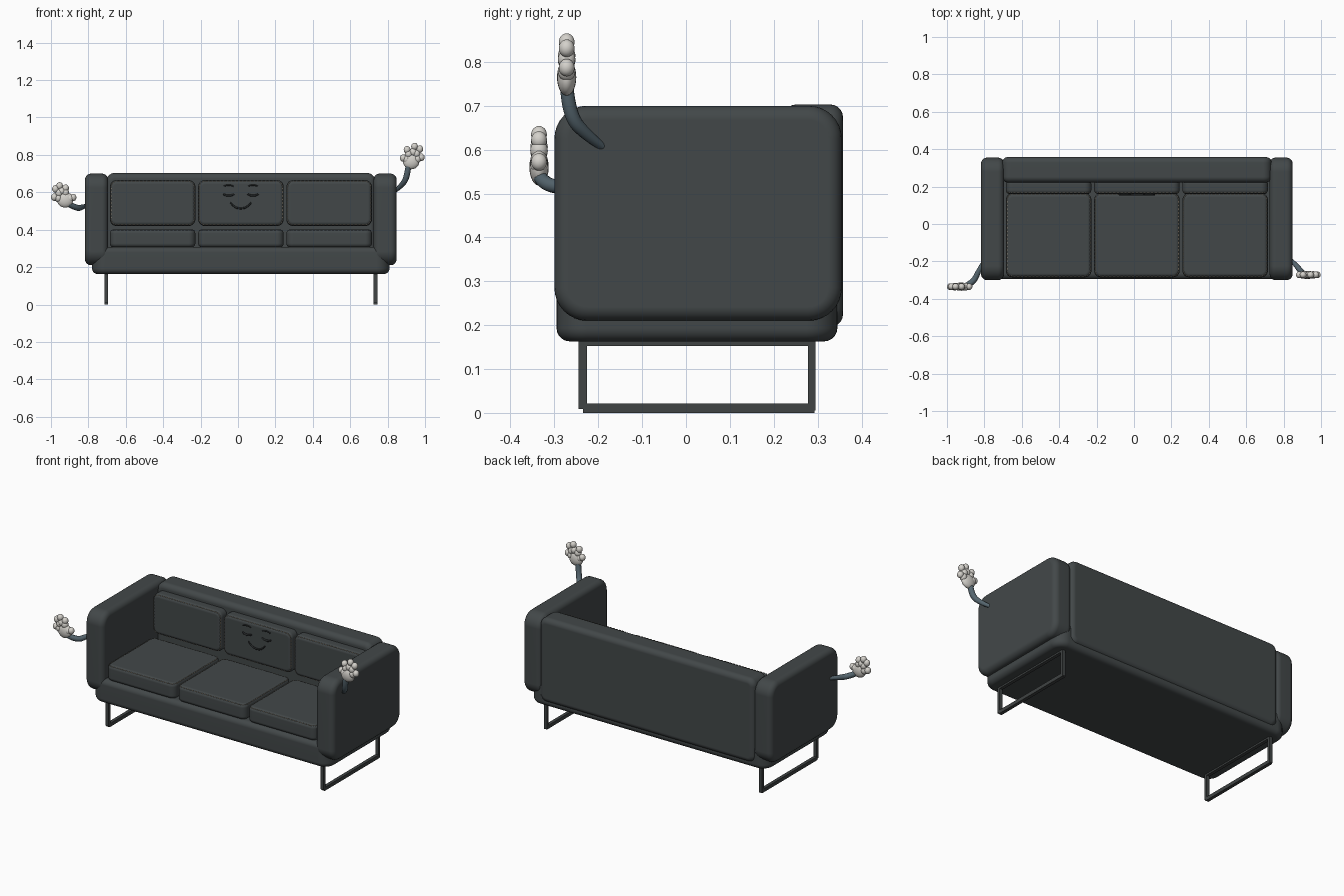
import bpy, bmesh, math
from mathutils import Vector, Matrix

if "Cube" in bpy.data.objects:
    bpy.data.objects.remove(bpy.data.objects["Cube"])


def material(name, r, g, b):
    m = bpy.data.materials.new(name)
    m.use_nodes = True
    m.diffuse_color = (r, g, b, 1)
    bsdf = m.node_tree.nodes["Principled BSDF"]
    bsdf.inputs["Base Color"].default_value = (r, g, b, 1)
    bsdf.inputs["Roughness"].default_value = 0.7
    return m


LEATHER = material("charcoal leather", 0.055, 0.064, 0.066)
METAL = material("dark metal", 0.05, 0.056, 0.056)
STITCH = material("tan thread", 0.30, 0.26, 0.20)
FACE = material("face black", 0.02, 0.023, 0.024)
SLEEVE = material("slate blue", 0.09, 0.13, 0.155)
GLOVE = material("off white glove", 0.66, 0.64, 0.60)
MID = 0.015  # x of the sofa's centre line


def finish(name, bm, mat, smooth=True):
    me = bpy.data.meshes.new(name)
    bmesh.ops.recalc_face_normals(bm, faces=bm.faces)
    bm.to_mesh(me)
    bm.free()
    me.materials.append(mat)
    ob = bpy.data.objects.new(name, me)
    bpy.context.collection.objects.link(ob)
    if smooth:
        bpy.ops.object.select_all(action='DESELECT')
        ob.select_set(True)
        bpy.context.view_layer.objects.active = ob
        bpy.ops.object.shade_smooth_by_angle(angle=math.radians(40))
    return ob


def add_box(bm, lo, hi):
    lo, hi = Vector(lo), Vector(hi)
    mat = Matrix.Translation((lo + hi) / 2) @ Matrix.Diagonal((*(hi - lo), 1))
    return bmesh.ops.create_cube(bm, size=1, matrix=mat)


def pad(name, lo, hi, axis, corner, rim, mat=LEATHER):
    """Upholstered slab: large corner radius around one axis, softer rim on its two caps."""
    bm = bmesh.new()
    add_box(bm, lo, hi)
    along = [e for e in bm.edges if abs((e.verts[0].co - e.verts[1].co)[axis]) > 1e-4]
    bmesh.ops.bevel(bm, geom=along, offset=corner, segments=8, profile=0.5, affect='EDGES')
    caps = [e for e in bm.edges if abs((e.verts[0].co - e.verts[1].co)[axis]) < 1e-5]
    bmesh.ops.bevel(bm, geom=caps, offset=rim, segments=5, profile=0.5, affect='EDGES')
    ob = finish(name, bm, mat)
    ob.modifiers.new("even shading", 'WEIGHTED_NORMAL').keep_sharp = True
    return ob


def tube(name, points, radius, mat, widths=None):
    cu = bpy.data.curves.new(name, 'CURVE')
    cu.dimensions = '3D'
    cu.bevel_depth, cu.bevel_resolution, cu.use_fill_caps = radius, 4, True
    sp = cu.splines.new('NURBS')
    sp.points.add(len(points) - 1)
    sp.use_endpoint_u, sp.order_u, sp.resolution_u = True, 3, 8
    for i, p in enumerate(points):
        sp.points[i].co = (*p, 1)
        sp.points[i].radius = widths[i] if widths else 1
    cu.materials.append(mat)
    ob = bpy.data.objects.new(name, cu)
    bpy.context.collection.objects.link(ob)
    return ob


def stitches(name, u0, u1, v0, v1, r, place):
    """Dashes along a rounded rectangle; place maps (u, v) into the model."""
    path = []
    for cu, cv, start in ((u1 - r, v1 - r, 0), (u0 + r, v1 - r, 90),
                          (u0 + r, v0 + r, 180), (u1 - r, v0 + r, 270)):
        for k in range(5):
            a = math.radians(start + k * 22.5)
            path.append(Vector((cu + r * math.cos(a), cv + r * math.sin(a))))
    bm = bmesh.new()
    for a, b in zip(path, path[1:] + path[:1]):
        n = max(1, round((b - a).length / 0.02))
        for k in range(n):
            p, q = place(a.lerp(b, (k + 0.2) / n)), place(a.lerp(b, (k + 0.8) / n))
            d = q - p
            mat = (Matrix.Translation((p + q) / 2) @ d.to_track_quat('X', 'Z').to_matrix().to_4x4()
                   @ Matrix.Diagonal((d.length, 0.003, 0.003, 1)))
            bmesh.ops.create_cube(bm, size=1, matrix=mat)
    finish(name, bm, STITCH, smooth=False)


# Sofa body
pad("base", (MID - 0.795, -0.295, 0.163), (MID + 0.795, 0.345, 0.308), 2, 0.07, 0.03)
pad("backrest", (MID - 0.72, 0.222, 0.195), (MID + 0.72, 0.358, 0.703), 1, 0.045, 0.03)
for side, s in (("left", 1), ("right", -1)):
    xs = sorted((MID + s * 0.71, MID + s * 0.833))
    pad(side + "_armrest", (xs[0], -0.30, 0.21), (xs[1], 0.355, 0.70), 0, 0.075, 0.032)

# Seat and back cushions with stitched seams
for i, place_name in enumerate(("right", "middle", "left")):
    x0 = MID - 0.70 + i * 0.472
    x1 = x0 + 0.457
    pad(place_name + "_seat_cushion", (x0, -0.285, 0.305), (x1, 0.165, 0.402), 2, 0.035, 0.022)
    pad(place_name + "_back_cushion", (x0, 0.16, 0.42), (x1, 0.235, 0.665), 1, 0.035, 0.022)
    stitches(place_name + "_seat_stitching", x0 + .006, x1 - .006, -0.279, 0.159, 0.03,
             lambda p: Vector((p.x, p.y, 0.396)))
    stitches(place_name + "_back_stitching", x0 + .006, x1 - .006, 0.426, 0.659, 0.03,
             lambda p: Vector((p.x, 0.166, p.y)))

# Face on the middle back cushion
for side, s in (("left", 1), ("right", -1)):
    fx = MID + s * 0.065
    for part, z, sag, w, thick in (("eyebrow", 0.632, 0.012, 0.026, 0.005),
                                   ("eyelid", 0.591, -0.018, 0.030, 0.007)):
        tube(f"{side}_{part}", [(fx - w, 0.157, z), (fx, 0.157, z + sag), (fx + w, 0.157, z)],
             thick, FACE, (0.6, 1, 0.6))
tube("smile", [(MID + x, 0.157, z) for x, z in
               ((-0.056, 0.545), (-0.035, 0.52), (0, 0.512), (0.035, 0.52), (0.056, 0.545))],
     0.005, FACE, (0.7, 1, 1, 1, 0.7))

# Rectangular sled legs
for side, s in (("left", 1), ("right", -1)):
    bm = bmesh.new()
    x0, x1 = MID + s * 0.72 - 0.01, MID + s * 0.72 + 0.01
    for y0, y1, z0, z1 in ((-0.245, -0.226, 0.012, 0.17), (0.278, 0.295, 0.008, 0.17),
                           (-0.235, 0.293, 0.003, 0.024), (-0.235, 0.285, 0.156, 0.17)):
        add_box(bm, (x0, y0, z0), (x1, y1, z1))
    bmesh.ops.translate(bm, verts=bm.verts, vec=(0, 0, -0.003))
    finish(side + "_leg_frame", bm, METAL, smooth=False)


def glove(name, palm, tips):
    """Puffy hand: a palm with two-jointed fingers; tips are x, z offsets from the palm."""
    bm = bmesh.new()
    palm = Vector(palm)

    def blob(c, rx, ry, rz):
        bmesh.ops.create_uvsphere(bm, u_segments=20, v_segments=12, radius=1,
                                  matrix=Matrix.Translation(c) @ Matrix.Diagonal((rx, ry, rz, 1)))
    blob(palm, 0.044, 0.022, 0.042)
    for dx, dz in tips:
        d = Vector((dx, 0, dz))
        blob(palm + d * 0.62, 0.020, 0.020, 0.022)
        blob(palm + d, 0.018, 0.018, 0.020)
    finish(name, bm, GLOVE)


# Waving arms and gloved hands
tube("left_arm", [(0.835, -0.185, 0.603), (0.87, -0.225, 0.63), (0.905, -0.268, 0.68),
                  (0.912, -0.272, 0.75)], 0.017, SLEEVE, (0.5, 0.8, 1, 0.9))
tube("right_arm", [(-0.805, -0.20, 0.53), (-0.83, -0.25, 0.522), (-0.86, -0.315, 0.512),
                   (-0.91, -0.335, 0.54)], 0.017, SLEEVE, (0.5, 0.8, 1, 0.9))
glove("left_hand", (0.926, -0.272, 0.765),
      ((-0.042, 0.018), (-0.022, 0.062), (0.018, 0.08), (0.046, 0.066), (0.054, 0.022)))
glove("right_hand", (-0.924, -0.335, 0.56),
      ((0.042, 0.012), (0.002, 0.062), (-0.030, 0.074), (-0.052, 0.058), (-0.058, 0.014)))
